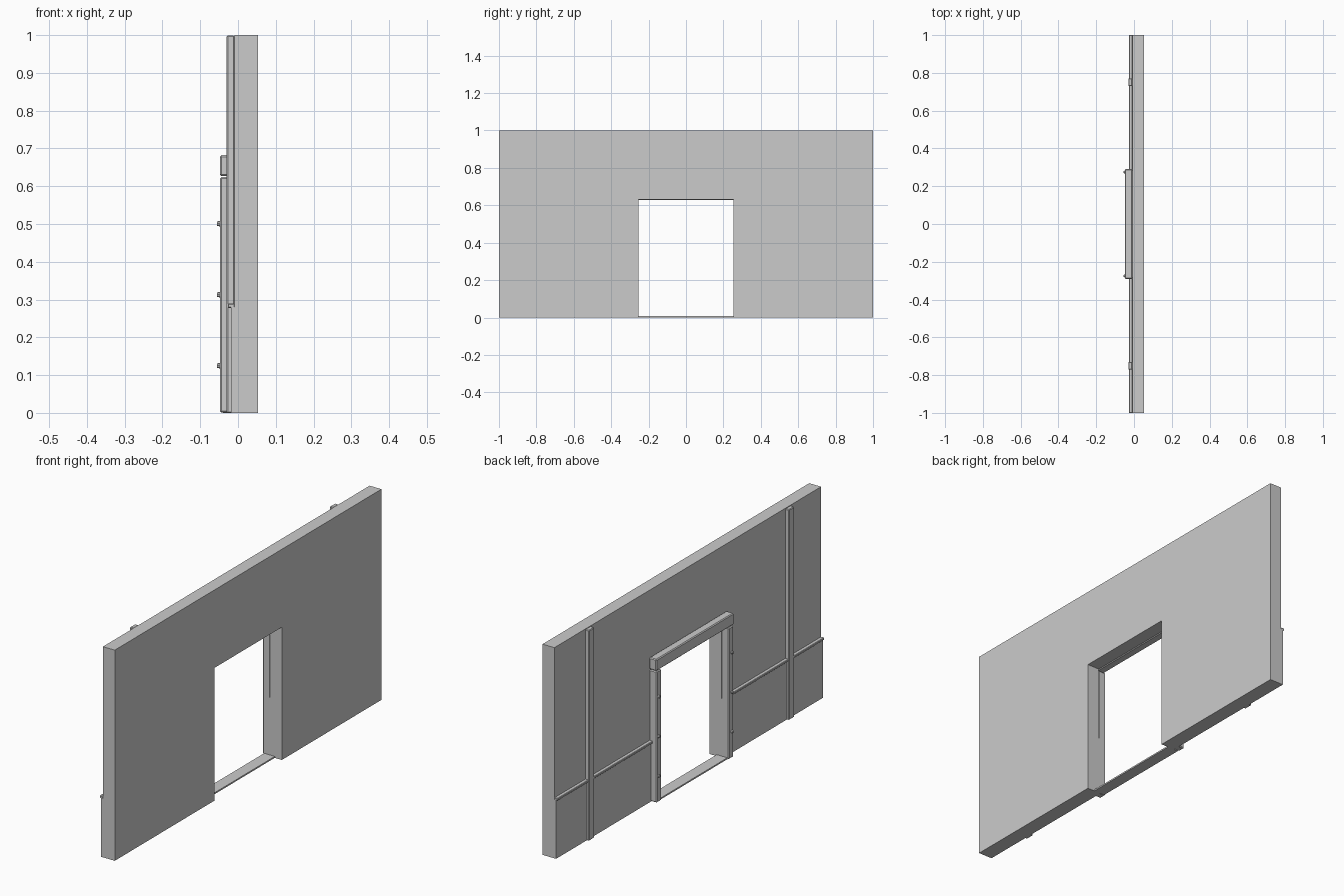
import bpy, bmesh, math
from mathutils import Matrix

if "Cube" in bpy.data.objects:
    bpy.data.objects.remove(bpy.data.objects["Cube"])

grey = bpy.data.materials.new("plain grey")
grey.diffuse_color = (0.6, 0.6, 0.6, 1)
grey.use_nodes = True
grey.node_tree.nodes["Principled BSDF"].inputs["Base Color"].default_value = grey.diffuse_color


def finish(name, bm):
    bmesh.ops.recalc_face_normals(bm, faces=bm.faces)
    mesh = bpy.data.meshes.new(name)
    bm.to_mesh(mesh)
    bm.free()
    mesh.materials.append(grey)
    obj = bpy.data.objects.new(name, mesh)
    bpy.context.collection.objects.link(obj)
    return obj


def box(name, x, y, z, bevel=0.0):
    """Box between (min, max) pairs, with optional chamfered edges."""
    bm = bmesh.new()
    size = [b - a for a, b in (x, y, z)]
    mid = [(a + b) / 2 for a, b in (x, y, z)]
    bmesh.ops.create_cube(bm, size=1, matrix=Matrix.Translation(mid) @ Matrix.Diagonal((*size, 1)))
    if bevel:
        bmesh.ops.bevel(bm, geom=bm.edges[:], offset=bevel, segments=1, affect='EDGES')
    return finish(name, bm)


def extrude_x(name, outline, x0, x1):
    """Extrude a (y, z) outline along x."""
    bm = bmesh.new()
    face = bm.faces.new([bm.verts.new((x0, y, z)) for y, z in outline])
    new = bmesh.ops.extrude_face_region(bm, geom=[face])["geom"]
    bmesh.ops.translate(bm, vec=(x1 - x0, 0, 0),
                        verts=[v for v in new if isinstance(v, bmesh.types.BMVert)])
    return finish(name, bm)


def span(side, a, b):
    return tuple(sorted((side * a, side * b)))


DOOR, DOOR_TOP, RAIL = 0.253, 0.63, 0.28
BACK, PANEL, FRONT = -0.009, -0.018, 0.053

# Wall with doorway
extrude_x("wall", [(-1, 0), (-DOOR, 0), (-DOOR, DOOR_TOP), (DOOR, DOOR_TOP),
                   (DOOR, 0), (1, 0), (1, 1), (-1, 1)], BACK, FRONT)

# Threshold and lintel
box("door_sill", (-0.04, 0.016), (-DOOR, DOOR), (0, 0.007))
box("door_lintel", (-0.048, BACK), (-0.29, 0.29), (0.627, 0.682), 0.004)

for side, label in ((-1, "left"), (1, "right")):
    # Thicker lower wall panel with its rail
    box(f"lower_panel_{label}", (PANEL, BACK), span(side, DOOR, 1), (0, RAIL))
    box(f"rail_{label}", (-0.027, BACK), span(side, 0.285, 1), (RAIL - 0.002, 0.289), 0.002)
    # Vertical batten
    box(f"batten_{label}", (-0.03, BACK), span(side, 0.73, 0.77), (0, 0.999), 0.003)
    # Door jamb with bolts
    box(f"door_jamb_{label}", (-0.048, BACK), span(side, DOOR, 0.288), (0.001, 0.624), 0.004)
    for i, z in enumerate((0.125, 0.313, 0.501)):
        bm = bmesh.new()
        bmesh.ops.create_cone(
            bm, cap_ends=True, segments=8, radius1=0.008, radius2=0.006, depth=0.01,
            matrix=Matrix.Translation((-0.05, side * 0.275, z)) @ Matrix.Rotation(-math.pi / 2, 4, 'Y'))
        finish(f"bolt_{label}_{i + 1}", bm)
